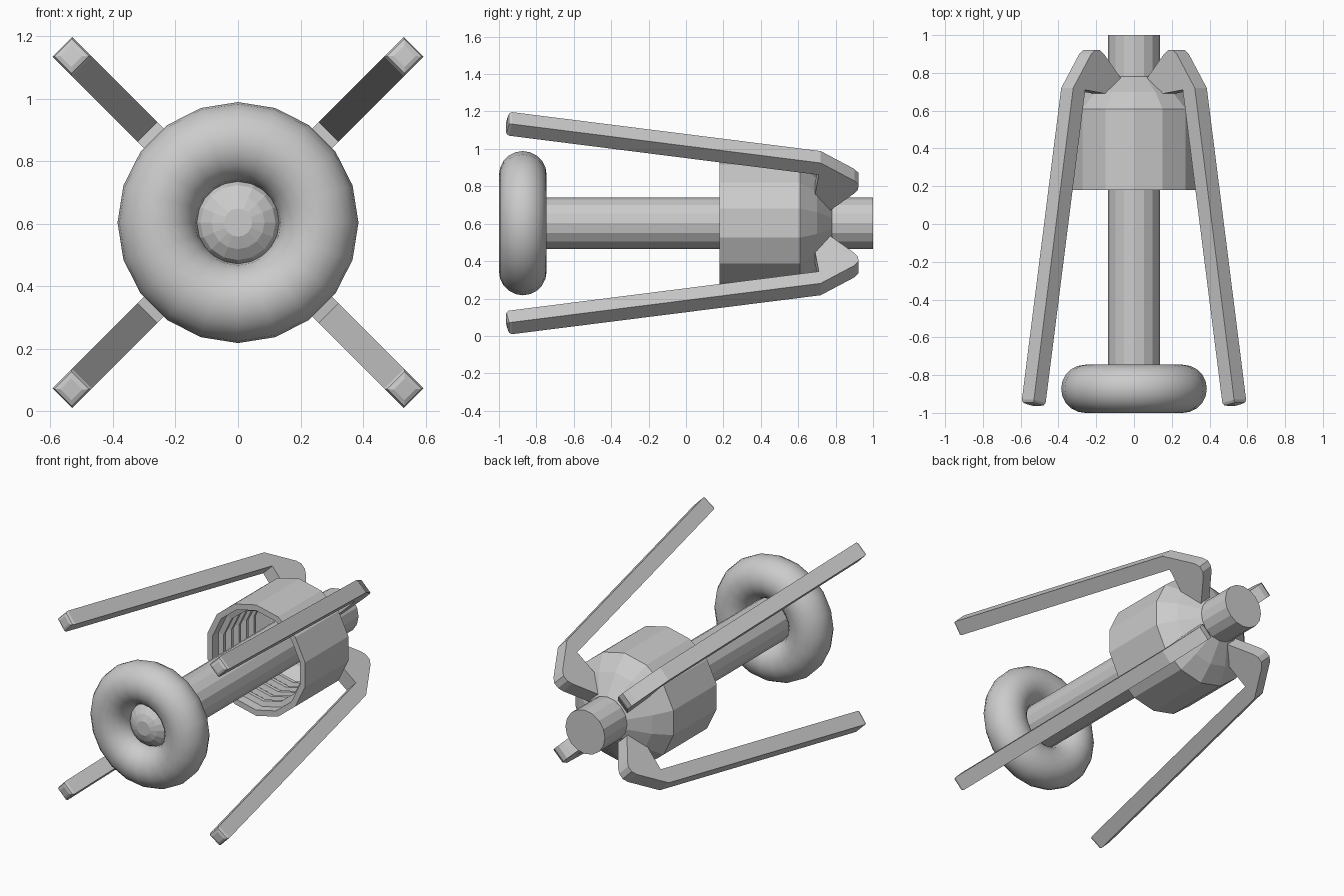
import bpy, bmesh, math

if "Cube" in bpy.data.objects:
    bpy.data.objects.remove(bpy.data.objects["Cube"])

ZC = 0.603  # height of the central axis


def finish(name, bm, smooth=None):
    bmesh.ops.recalc_face_normals(bm, faces=bm.faces)
    me = bpy.data.meshes.new(name)
    bm.to_mesh(me)
    bm.free()
    ob = bpy.data.objects.new(name, me)
    bpy.context.collection.objects.link(ob)
    if smooth:
        bpy.ops.object.select_all(action='DESELECT')
        ob.select_set(True)
        bpy.context.view_layer.objects.active = ob
        bpy.ops.object.shade_smooth_by_angle(angle=math.radians(smooth))
    return ob


def lathe(name, profile, sides, closed=False, smooth=None):
    """Spin (y, radius) points about the central axis; open ends are capped."""
    bm = bmesh.new()
    rings = []
    for y, r in profile:
        rings.append([bm.verts.new((r * math.sin(2 * math.pi * k / sides), y,
                                    ZC + r * math.cos(2 * math.pi * k / sides)))
                      for k in range(sides)])
    pairs = list(zip(rings, rings[1:]))
    if closed:
        pairs.append((rings[-1], rings[0]))
    else:
        bm.faces.new(rings[0])
        bm.faces.new(rings[-1])
    for a, b in pairs:
        for k in range(sides):
            j = (k + 1) % sides
            bm.faces.new((a[k], a[j], b[j], b[k]))
    return finish(name, bm, smooth)


# Central shaft with a low domed front end
lathe("shaft", [(-0.94, 0.045), (-0.925, 0.085), (-0.90, 0.12), (-0.87, 0.137),
                (1.0, 0.137)], 16)

# Ring handle on the front of the shaft
ring = [(-0.8725 + 0.1275 * math.sin(t), 0.258 + 0.1275 * math.cos(t))
        for t in (2 * math.pi * i / 20 for i in range(20))]
lathe("ring_handle", ring, 20, closed=True, smooth=40)

# Hollow housing: outer wall, chamfered back, ribbed bore
housing = [(0.70, 0.12), (0.78, 0.12), (0.78, 0.14), (0.70, 0.26), (0.61, 0.348),
           (0.18, 0.348), (0.18, 0.312)]
for i in range(5):
    y = 0.24 + i * 0.075
    housing += [(y, 0.312), (y + 0.008, 0.28), (y + 0.03, 0.28), (y + 0.038, 0.312)]
housing += [(0.60, 0.312), (0.66, 0.24)]
lathe("housing", housing, 14, closed=True)

# Four splayed arms with hooked backs, profile given as (y, distance from axis)
ARM = [(-0.95, 0.798), (0.72, 0.50), (0.90, 0.365), (0.922, 0.335), (0.920, 0.30),
       (0.90, 0.27), (0.77, 0.14), (0.69, 0.26), (0.71, 0.41), (-0.967, 0.710)]
HALF = 0.045
for i, name in enumerate(("upper_right", "lower_right", "lower_left", "upper_left")):
    a = math.radians(45 + 90 * i)
    s, c = math.sin(a), math.cos(a)
    bm = bmesh.new()
    sides = [[bm.verts.new((r * s + w * c, y, ZC + r * c - w * s)) for y, r in ARM]
             for w in (-HALF, HALF)]
    n = len(ARM)
    bm.faces.new(sides[0])
    bm.faces.new(sides[1][::-1])
    quads = [bm.faces.new((sides[0][k], sides[1][k], sides[1][(k + 1) % n],
                           sides[0][(k + 1) % n])) for k in range(n)]
    # rounded front tip
    bmesh.ops.bevel(bm, geom=list(quads[-1].edges), offset=0.02, segments=2,
                    profile=0.5, affect='EDGES')
    finish("arm_" + name, bm)
